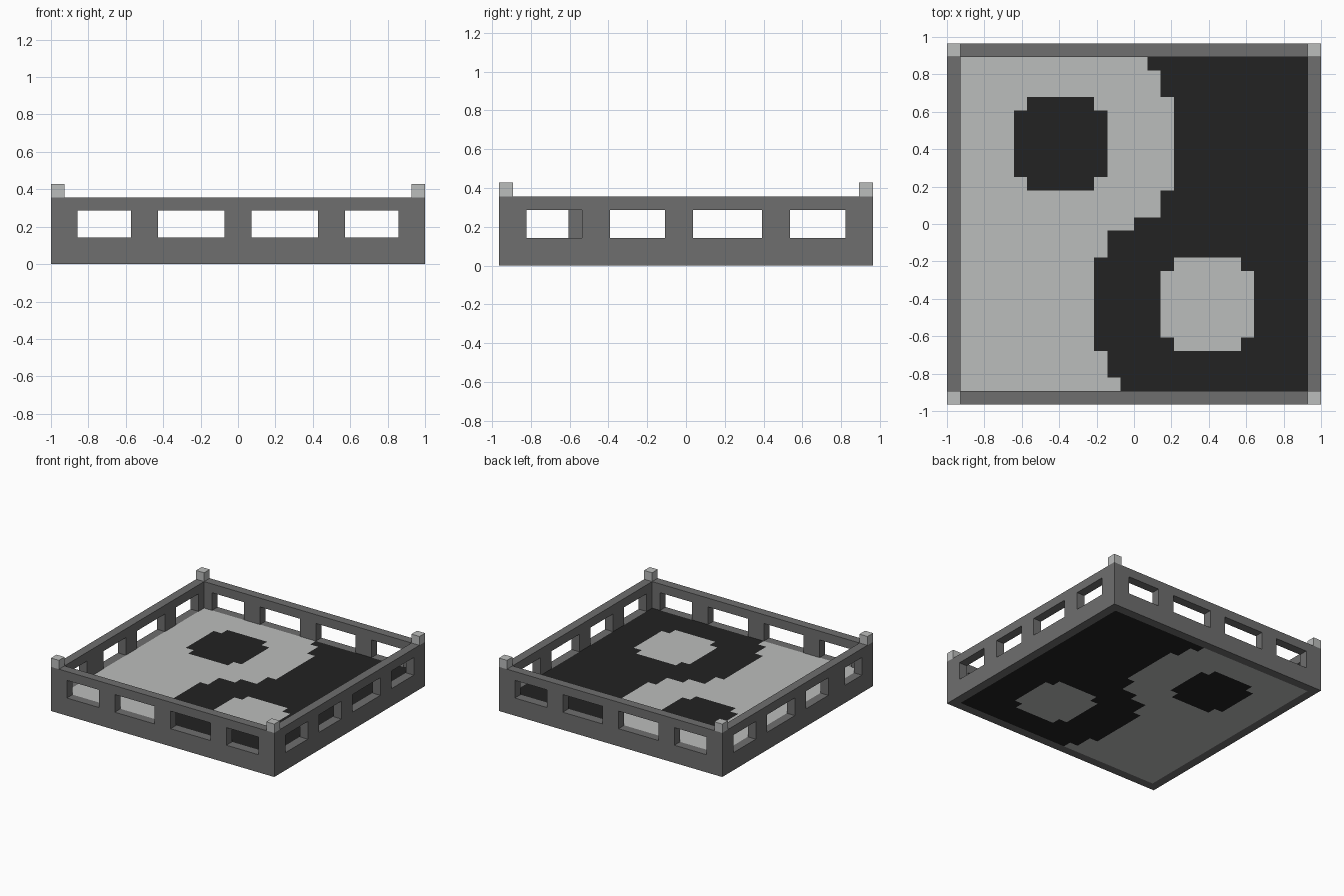
import bpy, bmesh
from mathutils import Matrix, Vector

cube = bpy.data.objects.get("Cube")
if cube:
    bpy.data.objects.remove(cube, do_unlink=True)

U = 1 / 14                       # one block
HALF_X, HALF_Y = 14, 13.5        # outer half sizes in blocks
SILL, LINTEL, RIM = 2, 4, 5      # heights in blocks


def material(name, r, g, b):
    m = bpy.data.materials.new(name)
    m.use_nodes = True
    m.diffuse_color = (r, g, b, 1)
    m.node_tree.nodes["Principled BSDF"].inputs["Base Color"].default_value = (r, g, b, 1)
    return m


stone = material("dark grey stone", 0.158, 0.158, 0.158)
light = material("light grey", 0.5, 0.51, 0.505)
black = material("black", 0.016, 0.016, 0.016)


def add_object(name, bm, mats, thickness=None):
    """Scale from blocks to units; optionally thicken a sheet evenly."""
    bmesh.ops.scale(bm, vec=(U, U, U), verts=bm.verts)
    bmesh.ops.recalc_face_normals(bm, faces=bm.faces)
    mesh = bpy.data.meshes.new(name)
    bm.to_mesh(mesh)
    bm.free()
    for m in mats:
        mesh.materials.append(m)
    ob = bpy.data.objects.new(name, mesh)
    bpy.context.collection.objects.link(ob)
    if thickness:
        mod = ob.modifiers.new("thickness", 'SOLIDIFY')
        mod.thickness = thickness * U
        mod.offset = 0
    return ob


def wall(name, half, windows, place):
    """Upright sheet with window openings; place maps (along, height) to 3D."""
    bm = bmesh.new()
    cuts = sorted({-half, half, *(e for w in windows for e in w)})
    levels = [0, SILL, LINTEL, RIM]
    for a, b in zip(cuts, cuts[1:]):
        for lo, hi in zip(levels, levels[1:]):
            if (a, b) in windows and lo == SILL:
                continue
            corners = ((a, lo), (b, lo), (b, hi), (a, hi))
            bm.faces.new([bm.verts.new(place(s, z)) for s, z in corners])
    bmesh.ops.remove_doubles(bm, verts=bm.verts, dist=0.001)
    add_object(name, bm, [stone], 1)


# Front and back walls run the full width, side walls fit between them
long_windows = [(-12, -8), (-6, -1), (1, 6), (8, 12)]
for name, side in (("front_wall", -1), ("back_wall", 1)):
    wall(name, HALF_X, long_windows, lambda s, z: (s, side * (HALF_Y - 0.5), z))

side_windows = [(-5.5, -1.5), (0.5, 5.5), (7.5, 11.5)]
for name, side, first in (("left_wall", 1, (-11.5, -7.5)), ("right_wall", -1, (-11.5, -8.5))):
    wall(name, HALF_Y - 1, [first] + side_windows, lambda s, z: (side * (HALF_X - 0.5), s, z))


# Floor: stepped S-shaped division with a contrasting round spot in each half
def division(y):
    steps = ((0.5, 0), (2.5, 2), (9.5, 3), (11.5, 2), (13, 1))
    x = next(x for limit, x in steps if abs(y) < limit)
    return x if y > 0 else -x


def in_spot(x, y, side):
    dx, dy = abs(x - side * 5.5), abs(y + side * 6)
    return max(dx, dy) < 3.5 and dx + dy < 5.5


def floor_colour(x, y):
    dark = x > division(y)
    if in_spot(x, y, 1 if dark else -1):
        dark = not dark
    return int(dark)


bm = bmesh.new()
nx, ny = 2 * (HALF_X - 1), int(2 * (HALF_Y - 1))
bmesh.ops.create_grid(bm, x_segments=nx, y_segments=ny, size=0.5,
                      matrix=Matrix.Translation((0, 0, 1)) @ Matrix.Diagonal((nx, ny, 1, 1)))
for f in bm.faces:
    c = f.calc_center_median()
    f.material_index = floor_colour(c.x, c.y)
add_object("floor", bm, [light, black], SILL)

# Corner posts
for xn, sx in (("left", 1), ("right", -1)):
    for yn, sy in (("front", -1), ("back", 1)):
        bm = bmesh.new()
        spot = Vector((sx * (HALF_X - 0.5), sy * (HALF_Y - 0.5), RIM + 0.5))
        bmesh.ops.create_cube(bm, size=1, matrix=Matrix.Translation(spot))
        add_object(f"{yn}_{xn}_post", bm, [light])
